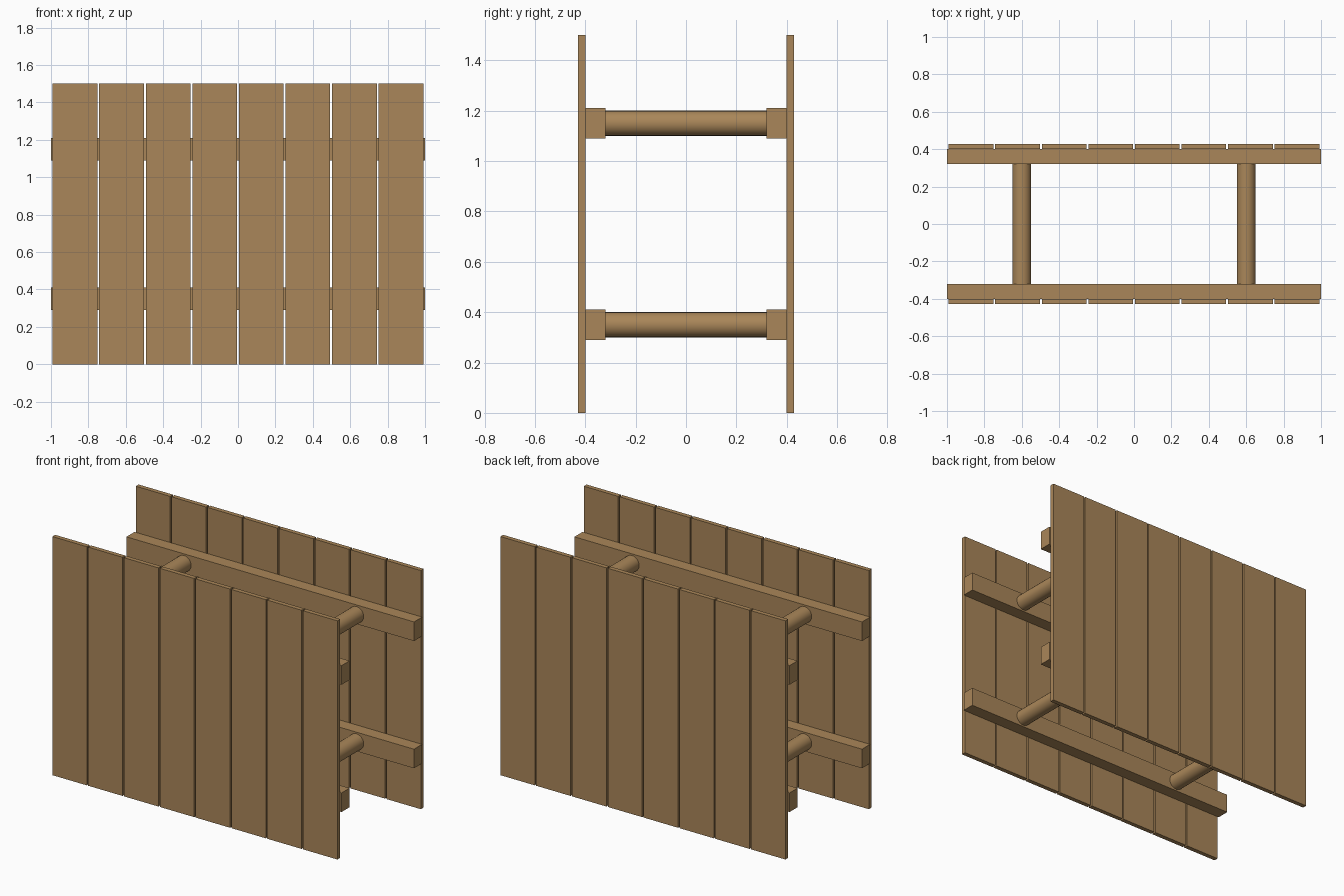
import bpy
import math

cube = bpy.data.objects.get("Cube")
if cube:
    bpy.data.objects.remove(cube, do_unlink=True)

# Wood colour
wood = bpy.data.materials.new("brown_wood")
wood.use_nodes = True
colour = (0.40, 0.24, 0.10, 1)
wood.diffuse_color = colour
wood.node_tree.nodes["Principled BSDF"].inputs["Base Color"].default_value = colour


def box(name, centre, size):
    bpy.ops.mesh.primitive_cube_add(size=1, location=centre)
    ob = bpy.context.object
    ob.name = name
    ob.scale = size
    bpy.ops.object.transform_apply(location=False, rotation=False, scale=True)
    ob.data.materials.append(wood)


def rod(name, x, z):
    bpy.ops.mesh.primitive_cylinder_add(
        vertices=24, radius=0.05, depth=0.65, location=(x, 0, z),
        rotation=(math.pi / 2, 0, 0))
    ob = bpy.context.object
    ob.name = name
    ob.data.materials.append(wood)
    bpy.ops.object.shade_smooth_by_angle(angle=math.radians(40))


levels = (("lower", 0.35), ("upper", 1.15))

# Two plank walls, each carried by two inner rails
for side, s in (("front", -1), ("back", 1)):
    for i in range(8):
        box(f"{side}_plank_{i + 1}", ((i - 3.5) * 0.249, s * 0.414, 0.75),
            (0.239, 0.028, 1.5))
    for level, z in levels:
        box(f"{side}_{level}_rail", (0, s * 0.36, z), (2, 0.08, 0.12))

# Round crossbars joining the walls
for level, z in levels:
    for side, x in (("right", -0.6), ("left", 0.6)):
        rod(f"{level}_{side}_crossbar", x, z)
